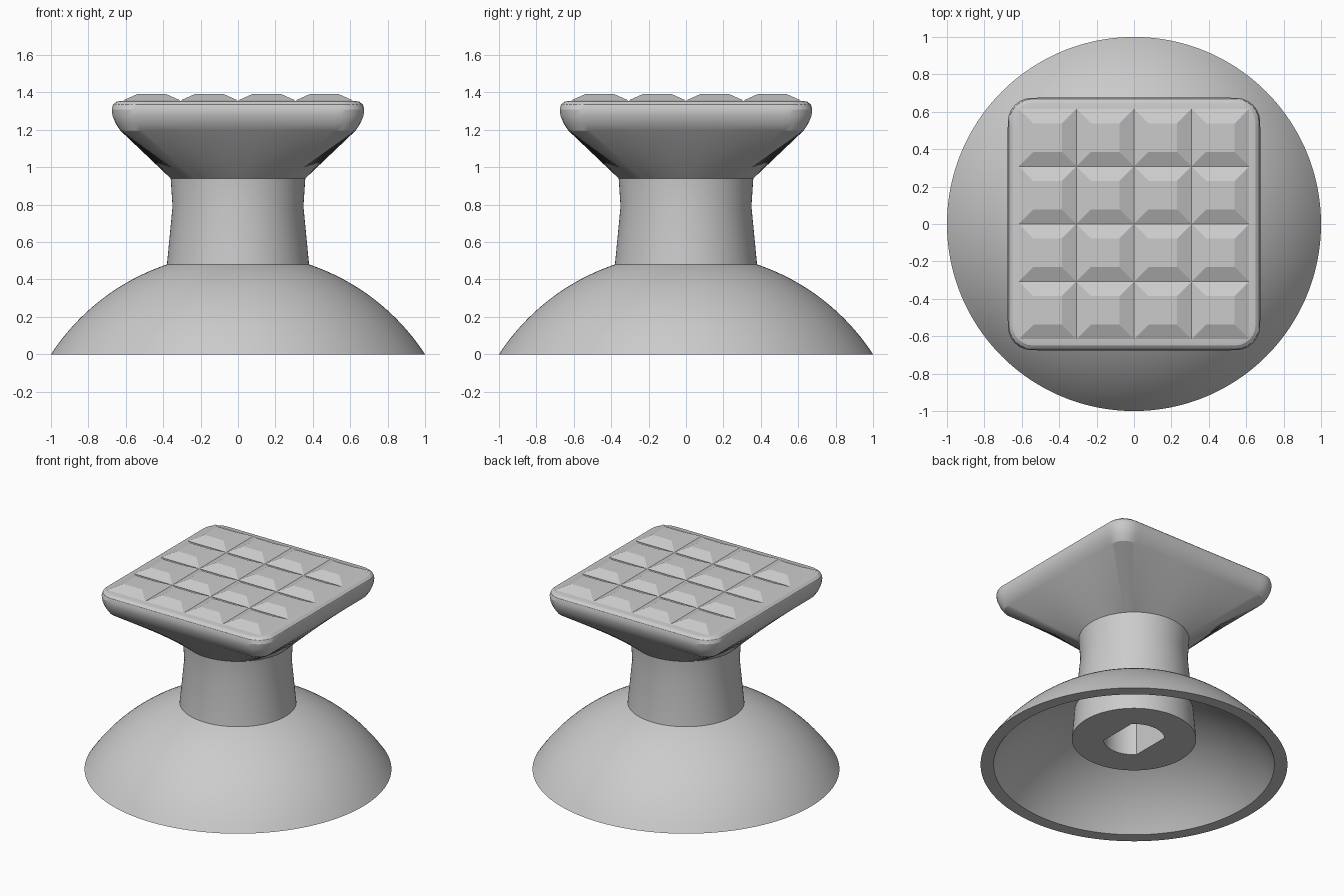
import bpy, bmesh
from math import sin, cos, pi, sqrt, radians

SEGMENTS = 192

if "Cube" in bpy.data.objects:
    bpy.data.objects.remove(bpy.data.objects["Cube"], do_unlink=True)

grey = bpy.data.materials.new("plain grey")
grey.use_nodes = True
grey.diffuse_color = (0.6, 0.6, 0.6, 1)
for node in grey.node_tree.nodes:
    if node.type == 'BSDF_PRINCIPLED':
        node.inputs["Base Color"].default_value = (0.6, 0.6, 0.6, 1)


# Outlines: each returns the radius for a given angle
def circle(r):
    return lambda a: r


def rounded_square(half, corner):
    def radius(a):
        c, s = sorted((abs(cos(a)), abs(sin(a))), reverse=True)
        inner = half - corner
        if half * s / c <= inner:
            return half / c
        k = inner * (c + s)
        return k + sqrt(k * k - 2 * inner ** 2 + corner ** 2)
    return radius


def flatted_circle(r, flat):
    return lambda a: min(r, flat / max(abs(cos(a)), 1e-6))


def finish(bm, name, angle=30):
    bmesh.ops.recalc_face_normals(bm, faces=bm.faces)
    mesh = bpy.data.meshes.new(name)
    bm.to_mesh(mesh)
    bm.free()
    mesh.materials.append(grey)
    mesh.shade_smooth()
    mesh.set_sharp_from_angle(angle=radians(angle))
    obj = bpy.data.objects.new(name, mesh)
    bpy.context.scene.collection.objects.link(obj)


def loft(name, rings, closed=False, cap_first=False, cap_last=False, angle=30):
    """Skin a stack of (outline, height) rings."""
    bm = bmesh.new()
    loops = []
    for outline, z in rings:
        loop = []
        for i in range(SEGMENTS):
            a = 2 * pi * i / SEGMENTS
            r = outline(a)
            loop.append(bm.verts.new((r * cos(a), r * sin(a), z)))
        loops.append(loop)
    pairs = list(zip(loops, loops[1:]))
    if closed:
        pairs.append((loops[-1], loops[0]))
    for low, high in pairs:
        for i in range(SEGMENTS):
            j = (i + 1) % SEGMENTS
            bm.faces.new((low[i], low[j], high[j], high[i]))
    if cap_first:
        bm.faces.new(loops[0])
    if cap_last:
        bm.faces.new(loops[-1])
    finish(bm, name, angle)


# Hollow dome base: two concentric spherical skins joined at the rim
CENTRE = -0.651


def dome_arc(rim, top, steps=20):
    big = sqrt(rim ** 2 + CENTRE ** 2)
    rings = []
    for i in range(steps + 1):
        r = rim + (top - rim) * i / steps
        rings.append((circle(r), sqrt(big ** 2 - r ** 2) + CENTRE))
    return rings


loft("dome_base", dome_arc(1.0, 0.37) + dome_arc(0.915, 0.37)[::-1], closed=True)

# Waisted stem with a blind two-flat socket in its underside
socket = flatted_circle(0.2, 0.141)
loft("stem", [(socket, 0.8), (socket, 0.19), (circle(0.405), 0.19), (circle(0.38), 0.48),
              (circle(0.35), 0.79), (circle(0.36), 0.94)], cap_first=True)

# Head: flares from the round stem to a soft-edged square
loft("head", [(circle(0.36), 0.94),
              (rounded_square(0.628, 0.09), 1.195),
              (rounded_square(0.655, 0.115), 1.235),
              (rounded_square(0.671, 0.13), 1.275),
              (rounded_square(0.675, 0.13), 1.31),
              (rounded_square(0.668, 0.125), 1.335),
              (rounded_square(0.65, 0.11), 1.35),
              (rounded_square(0.62, 0.08), 1.355)], cap_last=True, angle=24)

# Grip pad: four by four truncated pyramids
CELL = 0.3075
bm = bmesh.new()
for row in range(4):
    for col in range(4):
        x, y = (col - 1.5) * CELL, (row - 1.5) * CELL
        base, top = [], []
        for sx, sy in ((-1, -1), (1, -1), (1, 1), (-1, 1)):
            base.append(bm.verts.new((x + sx * CELL / 2, y + sy * CELL / 2, 1.357)))
            top.append(bm.verts.new((x + sx * 0.075, y + sy * 0.075, 1.392)))
        for i in range(4):
            j = (i + 1) % 4
            bm.faces.new((base[i], base[j], top[j], top[i]))
        bm.faces.new(top)
        bm.faces.new(base[::-1])
finish(bm, "grip_pad", 20)
